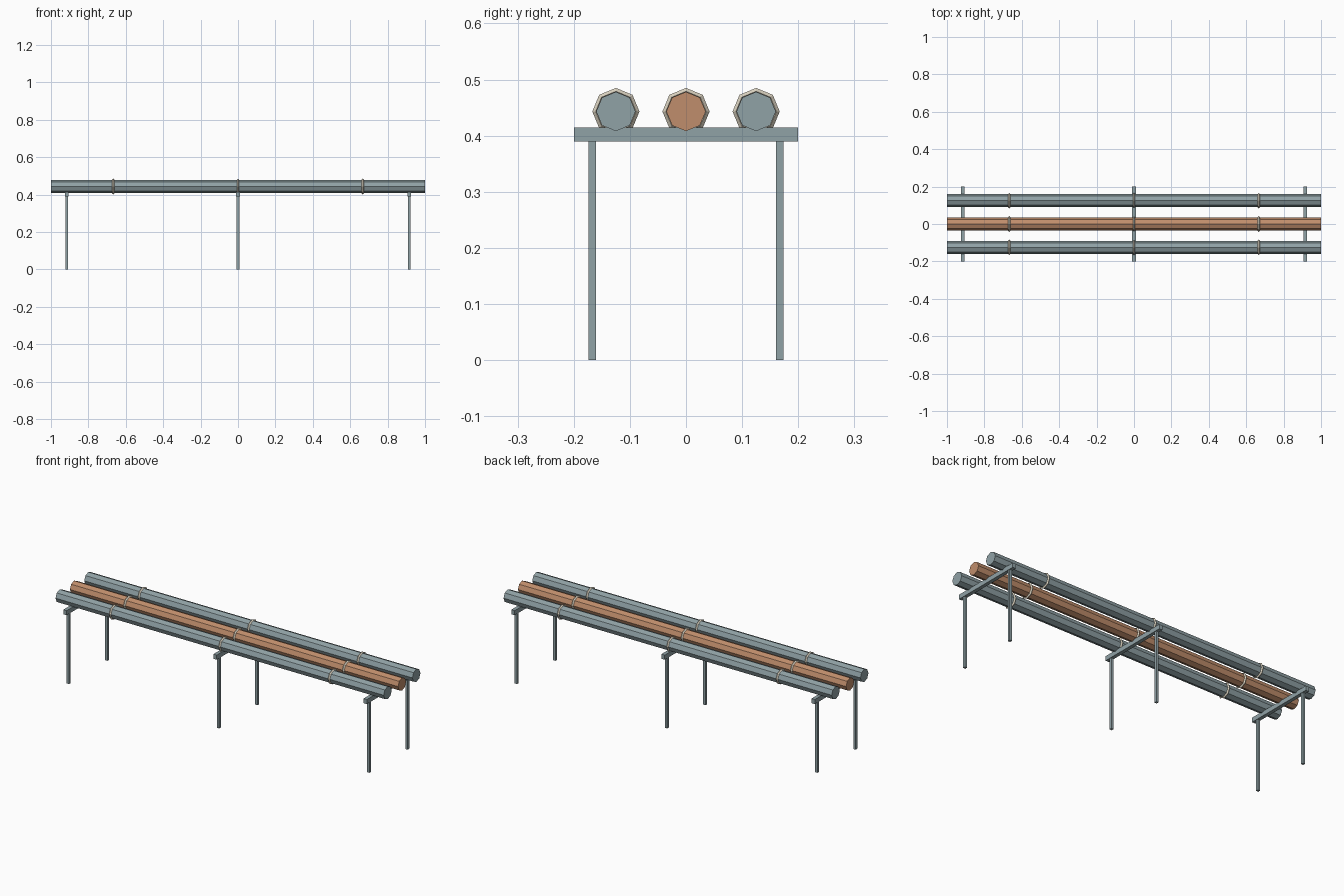
import bpy, math

if "Cube" in bpy.data.objects:
    bpy.data.objects.remove(bpy.data.objects["Cube"])


def material(name, color):
    m = bpy.data.materials.new(name)
    m.diffuse_color = color
    m.use_nodes = True
    m.node_tree.nodes["Principled BSDF"].inputs["Base Color"].default_value = m.diffuse_color
    return m


copper = material("copper", (0.53, 0.27, 0.15, 1))
cream = material("cream", (0.72, 0.66, 0.54, 1))
steel = material("steel", (0.28, 0.36, 0.38, 1))


def finish(name, mat):
    ob = bpy.context.object
    ob.name = name
    ob.data.materials.append(mat)
    return ob


def box(name, loc, size):
    bpy.ops.mesh.primitive_cube_add(size=1, location=loc)
    ob = finish(name, steel)
    ob.scale = size


PIPE_Z = 0.443

# three octagonal pipes with clamp rings
for y, mat in ((-0.125, steel), (0, copper), (0.125, steel)):
    bpy.ops.mesh.primitive_cylinder_add(vertices=8, radius=0.035, depth=2,
                                        location=(0, y, PIPE_Z),
                                        rotation=(0, math.pi / 2, 0))
    finish("pipe", mat)
    for x in (-0.667, 0, 0.667):
        bpy.ops.mesh.primitive_torus_add(major_segments=8, minor_segments=4,
                                         major_radius=0.036, minor_radius=0.006,
                                         location=(x, y, PIPE_Z),
                                         rotation=(0, math.pi / 2, 0))
        finish("clamp_ring", cream)

# three trestles: a crossbar on two legs
for x in (-0.915, 0, 0.915):
    box("crossbar", (x, 0, 0.402), (0.02, 0.4, 0.025))
    for y in (-0.167, 0.167):
        box("leg", (x, y, 0.195), (0.014, 0.014, 0.39))
